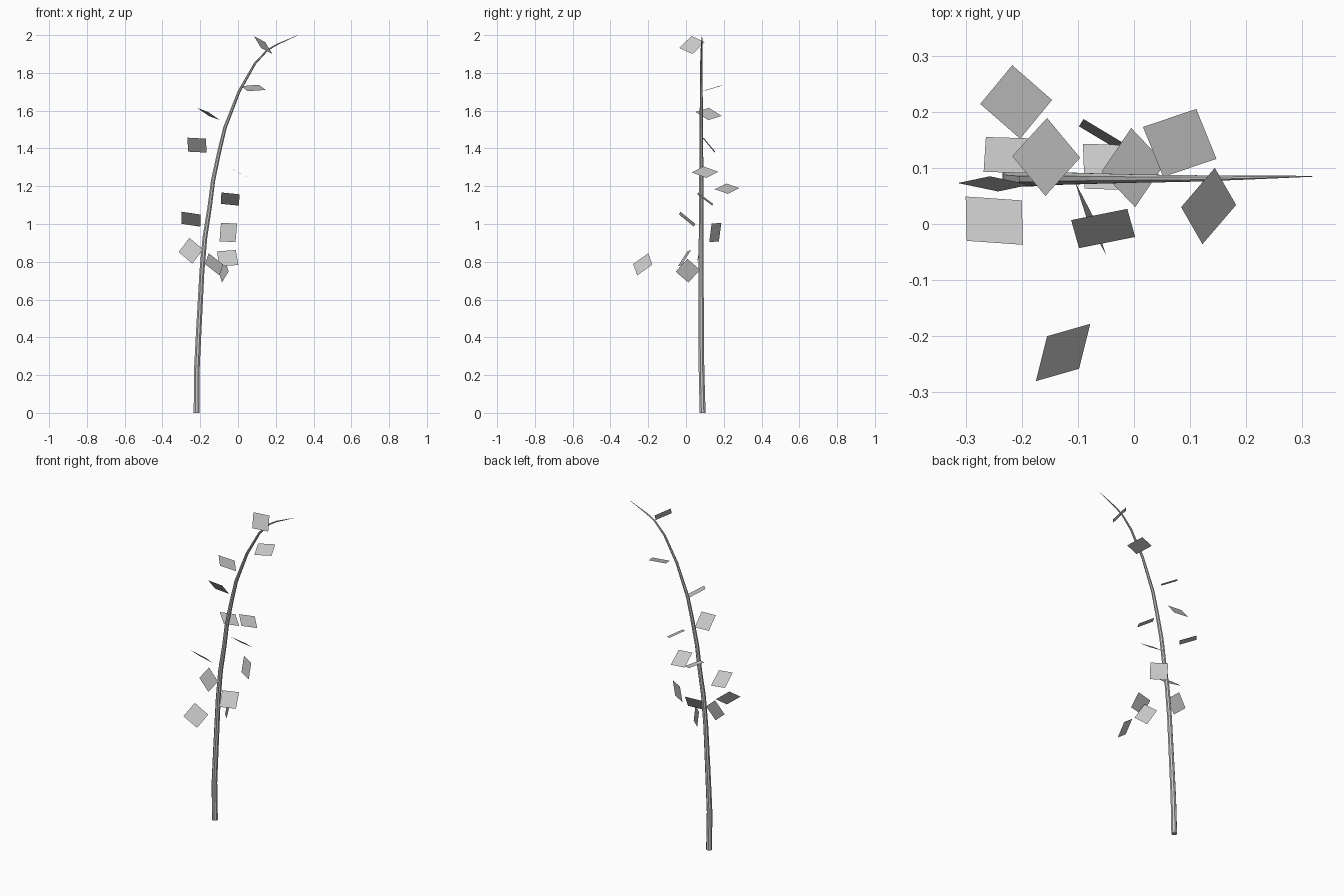
import bpy, math
from mathutils import Vector


def add_mesh(name, verts, faces):
    me = bpy.data.meshes.new(name)
    me.from_pydata(verts, [], faces)
    me.update()
    ob = bpy.data.objects.new(name, me)
    bpy.context.collection.objects.link(ob)
    return ob


# Stem: tapered low-poly tube along a bending path (x, y, z, radius)
SIDES = 8
path = [(-.219, .088, 0, .017), (-.218, .082, .23, .016), (-.208, .081, .43, .0155),
        (-.191, .08, .75, .014), (-.175, .08, .93, .0135), (-.15, .081, 1.09, .0125),
        (-.132, .081, 1.23, .012), (-.1, .081, 1.38, .011), (-.069, .081, 1.51, .010),
        (.005, .081, 1.70, .008), (.09, .081, 1.85, .0065), (.155, .082, 1.92, .005),
        (.205, .083, 1.95, .004), (.318, .085, 2.0, .0008)]
pts = [Vector(p[:3]) for p in path]
verts, faces = [], []
for i, p in enumerate(pts):
    t = (pts[min(i + 1, len(pts) - 1)] - pts[max(i - 1, 0)]).normalized()
    if i == 0:
        t = Vector((0, 0, 1))
    side = Vector((0, 1, 0)).cross(t).normalized()
    other = t.cross(side)
    for k in range(SIDES):
        a = 2 * math.pi * (k + .5) / SIDES
        verts.append(p + (side * math.cos(a) + other * math.sin(a)) * path[i][3])
for i in range(len(pts) - 1):
    for k in range(SIDES):
        n = (k + 1) % SIDES
        faces.append((i * SIDES + k, i * SIDES + n, (i + 1) * SIDES + n, (i + 1) * SIDES + k))
faces.append(tuple(reversed(range(SIDES))))
faces.append(tuple(range(len(verts) - SIDES, len(verts))))
add_mesh("stem", verts, faces)


# Leaves: flat square cards, each given by three neighbouring corners
def leaf(name, a, b, c):
    a, b, c = Vector(a), Vector(b), Vector(c)
    add_mesh(name, [a, b, c, a + c - b], [(0, 1, 2, 3)])


# Upper leaves
leaf("leaf_top", (.084, .03, 1.995), (.144, .10, 1.963), (.182, .034, 1.90))
leaf("leaf_upper_right", (.016, .173, 1.73), (.111, .205, 1.737), (.147, .116, 1.71))
leaf("leaf_upper_left", (-.217, .121, 1.615), (-.155, .189, 1.572), (-.096, .118, 1.55))
leaf("leaf_left_flap", (-.268, .093, 1.457), (-.17, .09, 1.452), (-.166, .152, 1.378))

# Middle leaves
leaf("leaf_mid_right", (-.005, .171, 1.276), (.055, .108, 1.244), (.002, .03, 1.273))
leaf("leaf_mid_back", (-.217, .283, 1.19), (-.146, .221, 1.16), (-.203, .152, 1.184))
leaf("leaf_mid_right_flap", (-.088, .063, 1.167), (.008, .06, 1.157), (.005, .14, 1.097))
leaf("leaf_mid_left_flap", (-.298, -.03, 1.065), (-.198, -.037, 1.05), (-.20, .042, .986))
leaf("leaf_right_upright", (-.09, .187, 1.005), (-.005, .136, 1.003), (-.013, .123, .905))

# Lower leaves
leaf("leaf_low_left", (-.257, .085, .927), (-.185, .07, .865), (-.242, .058, .79))
leaf("leaf_low_right", (-.112, .007, .855), (-.012, .027, .862), (.002, -.023, .783))
leaf("leaf_low_front", (-.155, -.20, .845), (-.078, -.178, .785), (-.098, -.258, .728))
leaf("leaf_low_middle", (-.07, .008, .815), (-.105, .075, .757), (-.085, .012, .69))
